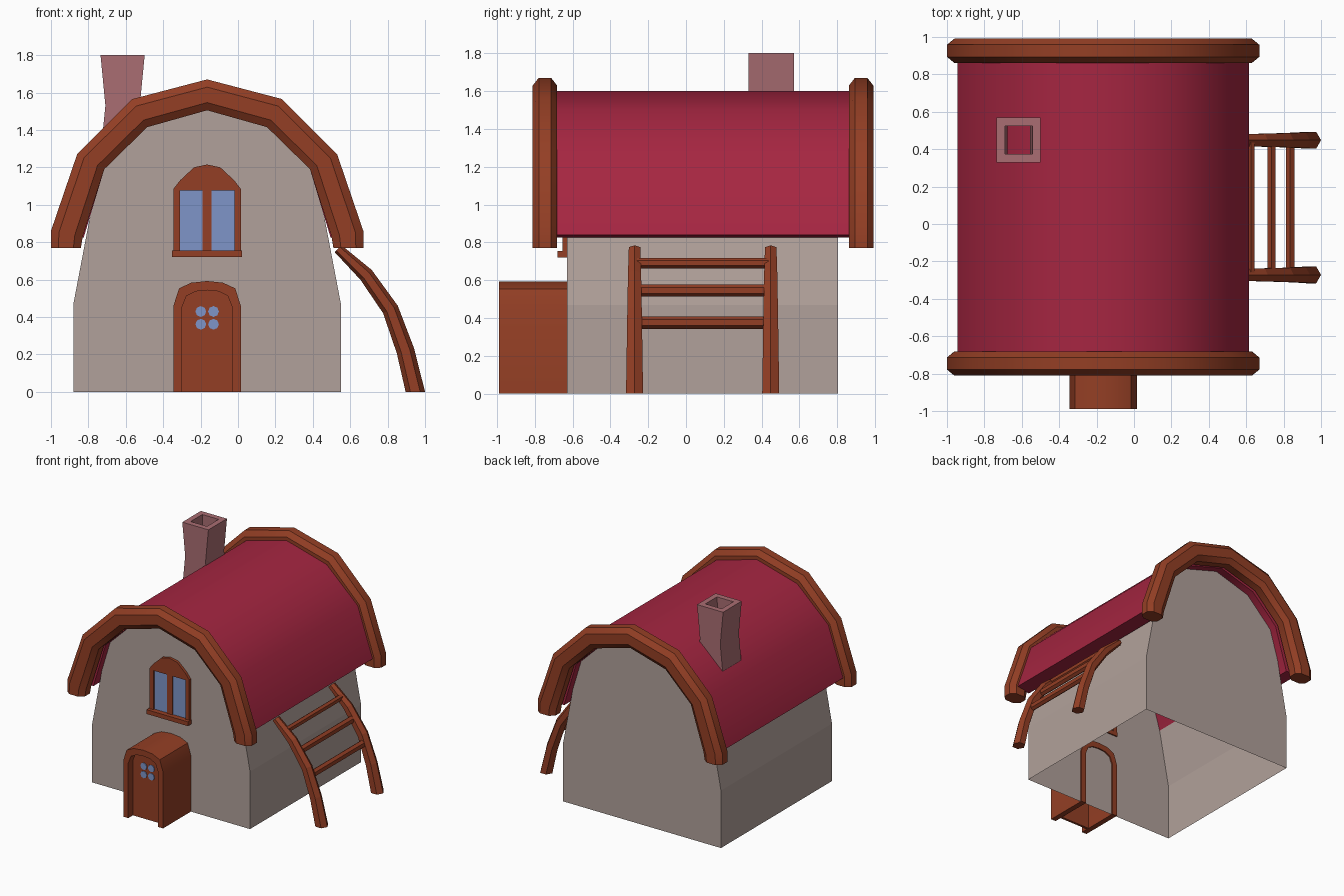
import bpy, bmesh, math
from mathutils import Vector

if "Cube" in bpy.data.objects:
    bpy.data.objects.remove(bpy.data.objects["Cube"])

CX = -0.165  # centre line of the house


def material(name, rgb):
    m = bpy.data.materials.new(name)
    m.diffuse_color = (*rgb, 1)
    m.use_nodes = True
    m.node_tree.nodes["Principled BSDF"].inputs["Base Color"].default_value = m.diffuse_color
    return m


WALL = material("plaster", (0.44, 0.355, 0.325))
ROOF = material("red_roof", (0.38, 0.019, 0.053))
WOOD = material("brown_wood", (0.295, 0.049, 0.018))
GLASS = material("blue_glass", (0.21, 0.30, 0.58))
BRICK = material("pink_brick", (0.40, 0.155, 0.17))


def loft(name, rings, mat, smooth=None, caps=True, closed=True, loop=False):
    """Skin a list of equal rings of points."""
    bm = bmesh.new()
    vs = [[bm.verts.new(p) for p in r] for r in rings]
    n = len(rings[0])
    pairs = list(zip(vs, vs[1:])) + ([(vs[-1], vs[0])] if loop else [])
    for a, b in pairs:
        for i in range(n if closed else n - 1):
            j = (i + 1) % n
            bm.faces.new((a[i], a[j], b[j], b[i]))
    if caps and not loop:
        bm.faces.new(vs[0][::-1])
        bm.faces.new(vs[-1])
    bmesh.ops.recalc_face_normals(bm, faces=bm.faces)
    me = bpy.data.meshes.new(name)
    bm.to_mesh(me)
    bm.free()
    me.materials.append(mat)
    if smooth:
        me.shade_smooth()
        me.set_sharp_from_angle(angle=math.radians(smooth))
    ob = bpy.data.objects.new(name, me)
    bpy.context.collection.objects.link(ob)
    return ob


def prism(name, profile, y0, y1, mat, **kw):
    """Extrude an (x, z) profile, given about the centre line, along y."""
    return loft(name, [[(CX + x, y, z) for x, z in profile] for y in (y0, y1)], mat, **kw)


def rect(x0, x1, z0, z1):
    return [(x0, z0), (x0, z1), (x1, z1), (x1, z0)]


def arch(half):
    """Mirror a half profile running from the right foot up to the crown."""
    left = [(-x, z) for x, z in half]
    return left + [p for p in reversed(half) if p[0] > 0]


# Walls: gabled shell, open underneath
wall = arch([(.715, 0), (.715, .47), (.637, .88), (.575, 1.2), (.34, 1.45), (0, 1.55)])
prism("walls", wall, -.63, .805, WALL, closed=False)

# Curved roof shell
outer = arch([(.78, .84), (.645, 1.24), (.365, 1.5), (0, 1.6)])
inner = arch([(.66, .825), (.55, 1.19), (.32, 1.415), (0, 1.51)])
prism("roof", outer + inner[::-1], -.69, .87, ROOF, smooth=40)

# Arched timber beams on both gables, chamfered section
beam_out = arch([(.835, .77), (.835, .86), (.695, 1.27), (.4, 1.565), (0, 1.67)])
beam_in = arch([(.675, .77), (.665, .83), (.55, 1.19), (.32, 1.415), (0, 1.505)])
section = [(1, .5), (.5, 1), (-.5, 1), (-1, .5), (-1, -.5), (-.5, -1), (.5, -1), (1, -.5)]
for name, y in (("front_beam", -.746), ("back_beam", .926)):
    rings = []
    for o, i in zip(beam_out, beam_in):
        c = ((o[0] + i[0]) / 2, (o[1] + i[1]) / 2)
        h = ((o[0] - i[0]) / 2, (o[1] - i[1]) / 2)
        rings.append([(CX + c[0] + h[0] * u, y + .065 * v, c[1] + h[1] * u) for u, v in section])
    loft(name, rings, WOOD, smooth=32)

# Door porch: arched shell with a recessed door
porch_out = arch([(.18, 0), (.18, .46), (.15, .553), (.085, .583), (0, .592)])
porch_in = arch([(.135, 0), (.135, .45), (.11, .513), (.06, .537), (0, .543)])
prism("porch", porch_out + porch_in[::-1], -.99, -.62, WOOD, smooth=40)
prism("door", porch_in, -.93, -.91, WOOD)

# Four-petal door light
for sx in (-1, 1):
    for sz in (-1, 1):
        petal = [(sx * .034 + .029 * math.cos(a), .395 + sz * .034 + .029 * math.sin(a))
                 for a in (k * math.tau / 8 for k in range(8))]
        prism("door_light", petal, -.936, -.929, GLASS)

# Upper window: arched frame, two panes, mullion and sill
frame = arch([(.18, .75), (.18, 1.085), (.145, 1.13), (.07, 1.2), (0, 1.215)])
frame += [(.145, .75), (.145, 1.075), (-.145, 1.075), (-.145, .75)]
prism("window_frame", frame, -.652, -.62, WOOD)
for s in (-1, 1):
    x0, x1 = sorted((s * .022, s * .148))
    prism("window_pane", rect(x0, x1, .75, 1.08), -.638, -.631, GLASS)
prism("window_mullion", rect(-.024, .024, .75, 1.08), -.646, -.625, WOOD)
prism("window_sill", rect(-.187, .187, .72, .755), -.68, -.62, WOOD)

# Chimney: hollow square pipe with a waist
chim = [(1.25, .12, .12), (1.53, .092, .12), (1.8, .118, .12),
        (1.8, .074, .075), (1.53, .06, .075), (1.25, .074, .075)]
loft("chimney", [[(-.617 + a * hx, .45 + b * hy, z)
                  for a, b in ((-1, -1), (1, -1), (1, 1), (-1, 1))]
                 for z, hx, hy in chim], BRICK, loop=True)

# Curved side ladder: two tapering rails and three rungs
path = [(.948, 0, .052), (.895, .22, .048), (.815, .44, .044), (.685, .625, .04), (.535, .765, .026)]
for name, y in (("rail_front", -.272), ("rail_back", .448)):
    rings = []
    for k, (x, z, r) in enumerate(path):
        p, q = path[max(k - 1, 0)], path[min(k + 1, len(path) - 1)]
        t = Vector((q[0] - p[0], q[1] - p[1])).normalized()
        n = Vector((1, 0)) if k == 0 else Vector((t.y, -t.x))  # flat foot on the ground
        rings.append([(x + n.x * r * math.cos(a), y + max(r, .035) * math.sin(a), z + n.y * r * math.cos(a))
                      for a in (j * math.tau / 6 for j in range(6))])
    loft(name, rings, WOOD)
for x, z, r in ((.625, .69, .027), (.735, .545, .032), (.835, .375, .032)):
    loft("ladder_rung", [[(x + r * .8 * math.cos(a), y, z + r * math.sin(a))
                          for a in ((j + .5) * math.tau / 6 for j in range(6))]
                         for y in (-.26, .435)], WOOD)
